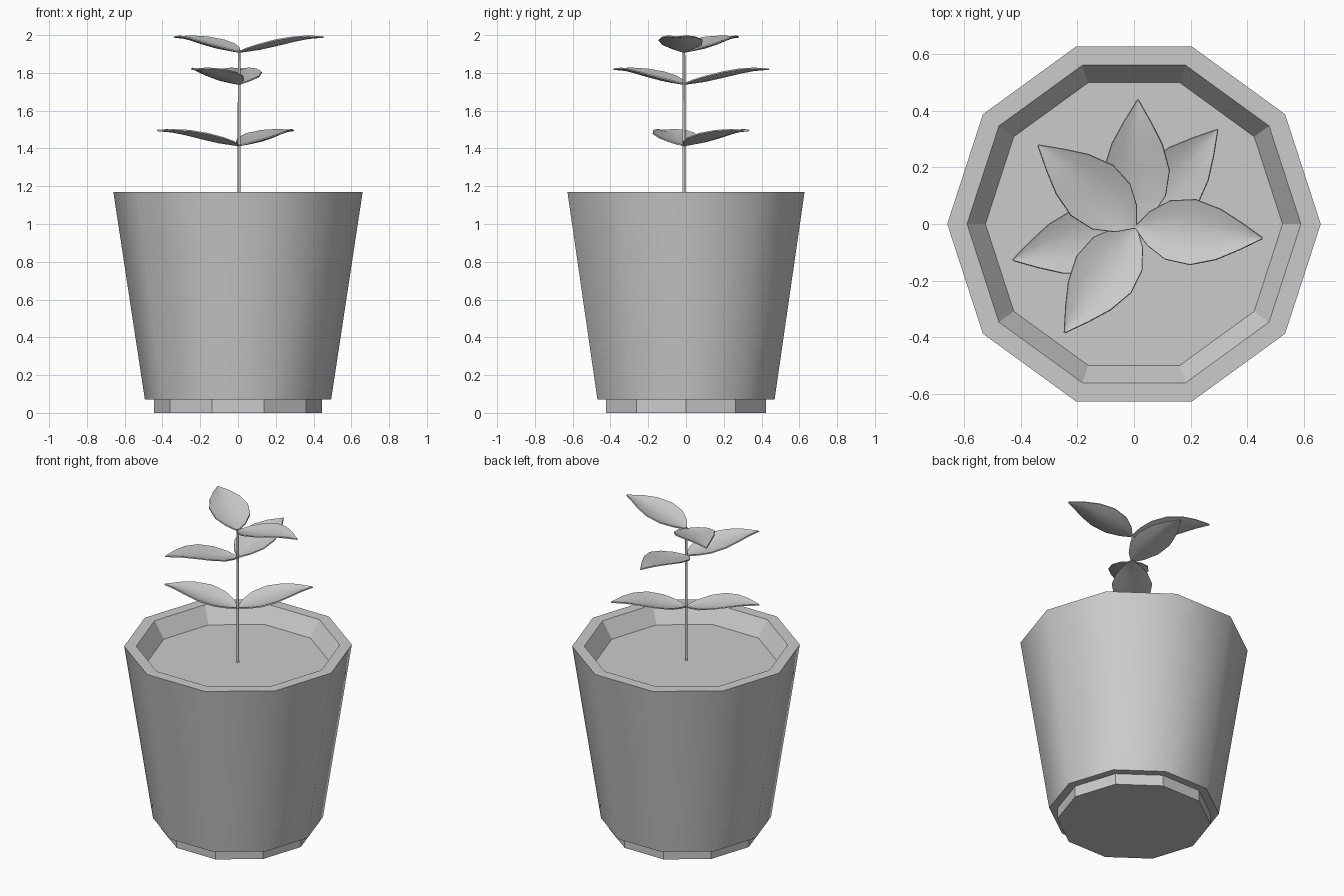
import bpy
import bmesh
from math import cos, sin, pi, radians

default = bpy.data.objects.get("Cube")
if default:
    bpy.data.objects.remove(default, do_unlink=True)

grey = bpy.data.materials.new("plain_grey")
grey.use_nodes = True
COLOUR = (0.6, 0.6, 0.6, 1)
grey.diffuse_color = COLOUR
grey.node_tree.nodes["Principled BSDF"].inputs["Base Color"].default_value = COLOUR


def finish(bm, name):
    """Turn a bmesh into a scene object, keeping borders of flat faces sharp."""
    bmesh.ops.recalc_face_normals(bm, faces=bm.faces)
    for e in bm.edges:
        e.smooth = all(f.smooth for f in e.link_faces)
    mesh = bpy.data.meshes.new(name)
    bm.to_mesh(mesh)
    bm.free()
    mesh.materials.append(grey)
    obj = bpy.data.objects.new(name, mesh)
    bpy.context.collection.objects.link(obj)
    return obj


def lathe(name, profile, sides, smooth_bands=(), centre=(0, 0)):
    """Spin (radius, z) points into a closed solid with capped ends."""
    bm = bmesh.new()
    rings = []
    for r, z in profile:
        angles = [2 * pi * i / sides for i in range(sides)]
        rings.append([bm.verts.new((centre[0] + r * cos(a), centre[1] + r * sin(a), z))
                      for a in angles])
    for band, (low, high) in enumerate(zip(rings, rings[1:])):
        for i in range(sides):
            j = (i + 1) % sides
            face = bm.faces.new((low[i], low[j], high[j], high[i]))
            face.smooth = band in smooth_bands
    bm.faces.new(rings[0])
    bm.faces.new(rings[-1])
    return finish(bm, name)


# Ten-sided pot: foot, underside ledge, smooth outer wall, rim, inner wall, soil
lathe("pot", [(0.445, 0), (0.445, 0.07), (0.493, 0.07), (0.66, 1.17),
              (0.59, 1.17), (0.525, 1.07)], 10, smooth_bands=(2,))

# Stem
STEM = (0.006, -0.011)
lathe("stem", [(0.008, 1.065), (0.007, 1.92)], 8, smooth_bands=(0,), centre=STEM)

# Leaf stations: fraction of length, half width, rise
LEAF = [(0, 0.006, 0), (0.1, 0.06, 0.006), (0.25, 0.104, 0.016), (0.45, 0.116, 0.036),
        (0.65, 0.09, 0.058), (0.82, 0.05, 0.073), (1, 0.002, 0.08)]
LENGTH = 0.45
CUP = 0.028


def leaf(name, angle, z):
    """Pointed, cupped leaf rising outward from the stem."""
    bm = bmesh.new()
    rows = []
    for t, half, rise in LEAF:
        cup = CUP * half / 0.116
        rows.append([bm.verts.new((t * LENGTH, half * s, rise + cup * s * s))
                     for s in (-1, -0.5, 0, 0.5, 1)])
    for a, b in zip(rows, rows[1:]):
        for i in range(4):
            bm.faces.new((a[i], b[i], b[i + 1], a[i + 1])).smooth = True
    obj = finish(bm, name)
    obj.location = (*STEM, z)
    obj.rotation_euler.z = radians(angle)
    solid = obj.modifiers.new("thickness", 'SOLIDIFY')
    solid.thickness = 0.007
    solid.offset = 0
    solid.use_rim = True
    bpy.context.view_layer.objects.active = obj
    obj.select_set(True)
    bpy.ops.object.modifier_apply(modifier="thickness")
    bpy.ops.object.shade_smooth_by_angle(angle=radians(40))
    obj.select_set(False)


# Three pairs of leaves up the stem
for o in bpy.context.selected_objects:
    o.select_set(False)
TIERS = {"lower": (1.415, 50, 195), "middle": (1.74, 89, -124), "upper": (1.91, -5, 140)}
for tier, (height, first, second) in TIERS.items():
    leaf(tier + "_leaf_a", first, height)
    leaf(tier + "_leaf_b", second, height)
